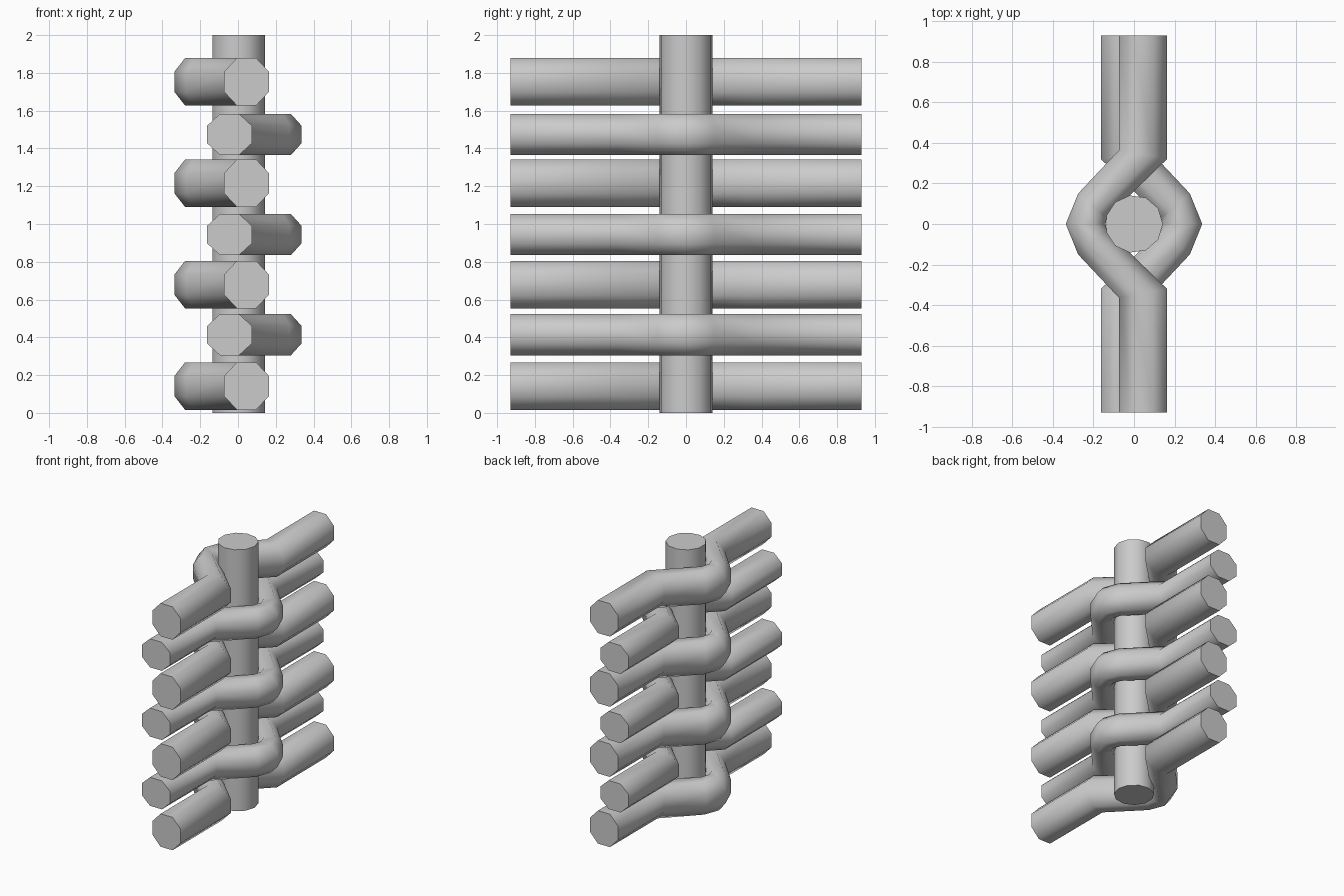
import bpy, bmesh, math

if "Cube" in bpy.data.objects:
    bpy.data.objects.remove(bpy.data.objects["Cube"])

# Octagon section with flat sides: (across, up)
OCT = [(1, .43), (.43, 1), (-.43, 1), (-1, .43), (-1, -.43), (-.43, -1), (.43, -1), (1, -.43)]

# Half path of a bent bar seen from above: outer edge point, inner edge point
HALF = [((-.073, -.928), (.163, -.928)),
        ((-.073, -.365), (.163, -.32)),
        ((-.275, -.15), (-.135, -.03))]
MID = [((-.336, 0), (-.14, 0))]
PATH = HALF + MID + [tuple((x, -y) for x, y in r) for r in reversed(HALF)]


def smooth(obj):
    bpy.ops.object.select_all(action='DESELECT')
    obj.select_set(True)
    bpy.context.view_layer.objects.active = obj
    bpy.ops.object.shade_smooth_by_angle(angle=math.radians(55))


def bar(name, z, half_height, side):
    """Loft the octagon along the bent path; side -1 mirrors it to +x."""
    bm = bmesh.new()
    rings = []
    for (ox, oy), (ix, iy) in PATH:
        cx, cy, hx, hy = (ox + ix) / 2, (oy + iy) / 2, (ix - ox) / 2, (iy - oy) / 2
        rings.append([bm.verts.new((side * (cx + hx * u), cy + hy * u, z + half_height * v))
                      for u, v in OCT])
    for a, b in zip(rings, rings[1:]):
        for i in range(8):
            j = (i + 1) % 8
            bm.faces.new((a[i], a[j], b[j], b[i]))
    bm.faces.new(rings[0])
    bm.faces.new(rings[-1])
    bmesh.ops.recalc_face_normals(bm, faces=bm.faces)
    me = bpy.data.meshes.new(name)
    bm.to_mesh(me)
    bm.free()
    obj = bpy.data.objects.new(name, me)
    bpy.context.collection.objects.link(obj)
    smooth(obj)


# Upright pole
bpy.ops.mesh.primitive_cylinder_add(vertices=11, radius=.142, depth=2, location=(0, 0, 1),
                                    rotation=(0, 0, math.radians(-90)))
pole = bpy.context.object
pole.name = "upright_pole"
smooth(pole)

# Thick bars passing the pole on the left
for k in range(4):
    bar(f"left_bar_{k + 1}", .142 + k * .537, .126, 1)

# Thinner bars passing the pole on the right
for k in range(3):
    bar(f"right_bar_{k + 1}", .414 + k * .53, .109, -1)
